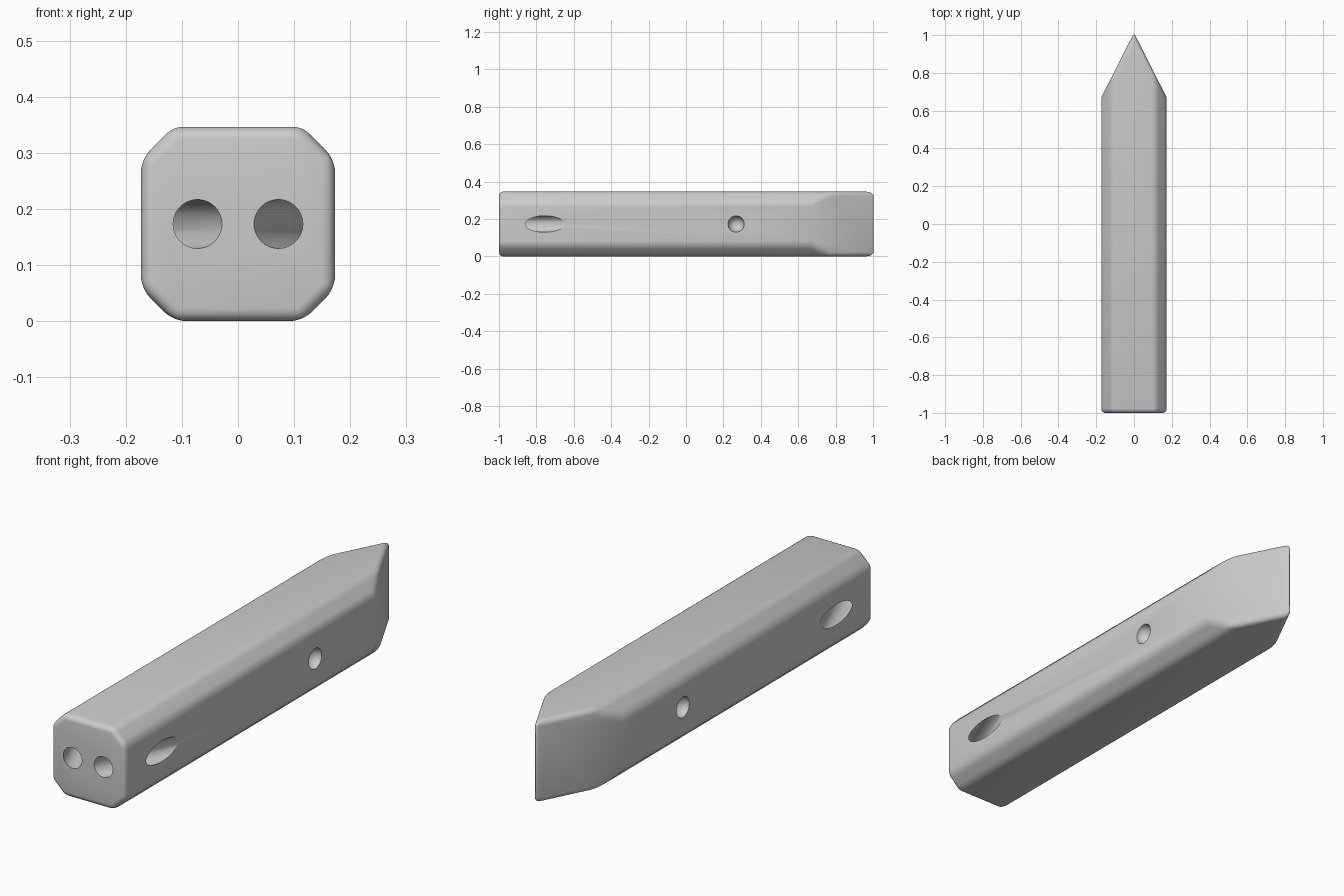
import bpy, bmesh, math
from mathutils import Matrix, Vector

if "Cube" in bpy.data.objects:
    bpy.data.objects.remove(bpy.data.objects["Cube"])

H = 0.173      # half width of the bar
C = 0.058      # corner chamfer
MID = H        # height of the bar's axis
SHOULDER, APEX = 0.67, 1.012


def make_object(name, bm):
    bmesh.ops.recalc_face_normals(bm, faces=bm.faces)
    mesh = bpy.data.meshes.new(name)
    bm.to_mesh(mesh)
    bm.free()
    obj = bpy.data.objects.new(name, mesh)
    bpy.context.collection.objects.link(obj)
    return obj


# Octagonal bar, trimmed to a vertical wedge at the back
bm = bmesh.new()
k = H - C
outline = [(k, -H), (H, -k), (H, k), (k, H), (-k, H), (-H, k), (-H, -k), (-k, -H)]
face = bm.faces.new([bm.verts.new((x, -1, z + MID)) for x, z in outline])
ext = bmesh.ops.extrude_face_region(bm, geom=[face])
moved = [g for g in ext["geom"] if isinstance(g, bmesh.types.BMVert)]
bmesh.ops.translate(bm, verts=moved, vec=(0, 2.2, 0))
bmesh.ops.recalc_face_normals(bm, faces=bm.faces)
for side in (1, -1):
    bmesh.ops.bisect_plane(bm, geom=bm.verts[:] + bm.edges[:] + bm.faces[:],
                           plane_co=(0, APEX, 0),
                           plane_no=Vector((side * (APEX - SHOULDER), H, 0)).normalized(),
                           clear_outer=True)
    bmesh.ops.holes_fill(bm, edges=[e for e in bm.edges if e.is_boundary], sides=0)
bmesh.ops.remove_doubles(bm, verts=bm.verts, dist=1e-5)
bar = make_object("pointed_bar", bm)

# Rounded edges
bevel = bar.modifiers.new("rounded_edges", "BEVEL")
bevel.width = 0.022
bevel.segments = 6
bevel.limit_method = "ANGLE"
bevel.angle_limit = math.radians(30)

# Slanted tunnels from the front face to the sides, and round side dimples
cutters = []
for side, label in ((1, "right"), (-1, "left")):
    bm = bmesh.new()
    bmesh.ops.create_cone(bm, cap_ends=True, segments=48, radius1=0.0435, radius2=0.0435,
                          depth=0.55, matrix=Matrix.Rotation(math.pi / 2, 4, "X"))
    for v in bm.verts:
        y = v.co.y - 0.775
        v.co = (v.co.x + side * (0.072 + 0.41 * (y + 1)), y, v.co.z + MID)
    cutters.append(make_object(label + "_tunnel_cutter", bm))

    bm = bmesh.new()
    bmesh.ops.create_uvsphere(bm, u_segments=32, v_segments=20, radius=0.0435,
                              matrix=Matrix.Translation((side * (H + 0.002), 0.268, MID)))
    cutters.append(make_object(label + "_dimple_cutter", bm))

for cutter in cutters:
    cutter.hide_render = True
    mod = bar.modifiers.new(cutter.name, "BOOLEAN")
    mod.operation = "DIFFERENCE"
    mod.solver = "EXACT"
    mod.object = cutter

# Apply the cuts, then drop the cutters
bpy.context.view_layer.objects.active = bar
bar.select_set(True)
for mod in list(bar.modifiers):
    bpy.ops.object.modifier_apply(modifier=mod.name)
for cutter in cutters:
    bpy.data.objects.remove(cutter, do_unlink=True)

# Plain grey finish
grey = bpy.data.materials.new("light_grey")
grey.diffuse_color = (0.6, 0.6, 0.6, 1)
grey.use_nodes = True
grey.node_tree.nodes["Principled BSDF"].inputs["Base Color"].default_value = grey.diffuse_color
bar.data.materials.clear()
bar.data.materials.append(grey)
for p in bar.data.polygons:
    p.material_index = 0
bpy.ops.object.shade_smooth_by_angle(angle=math.radians(25))
